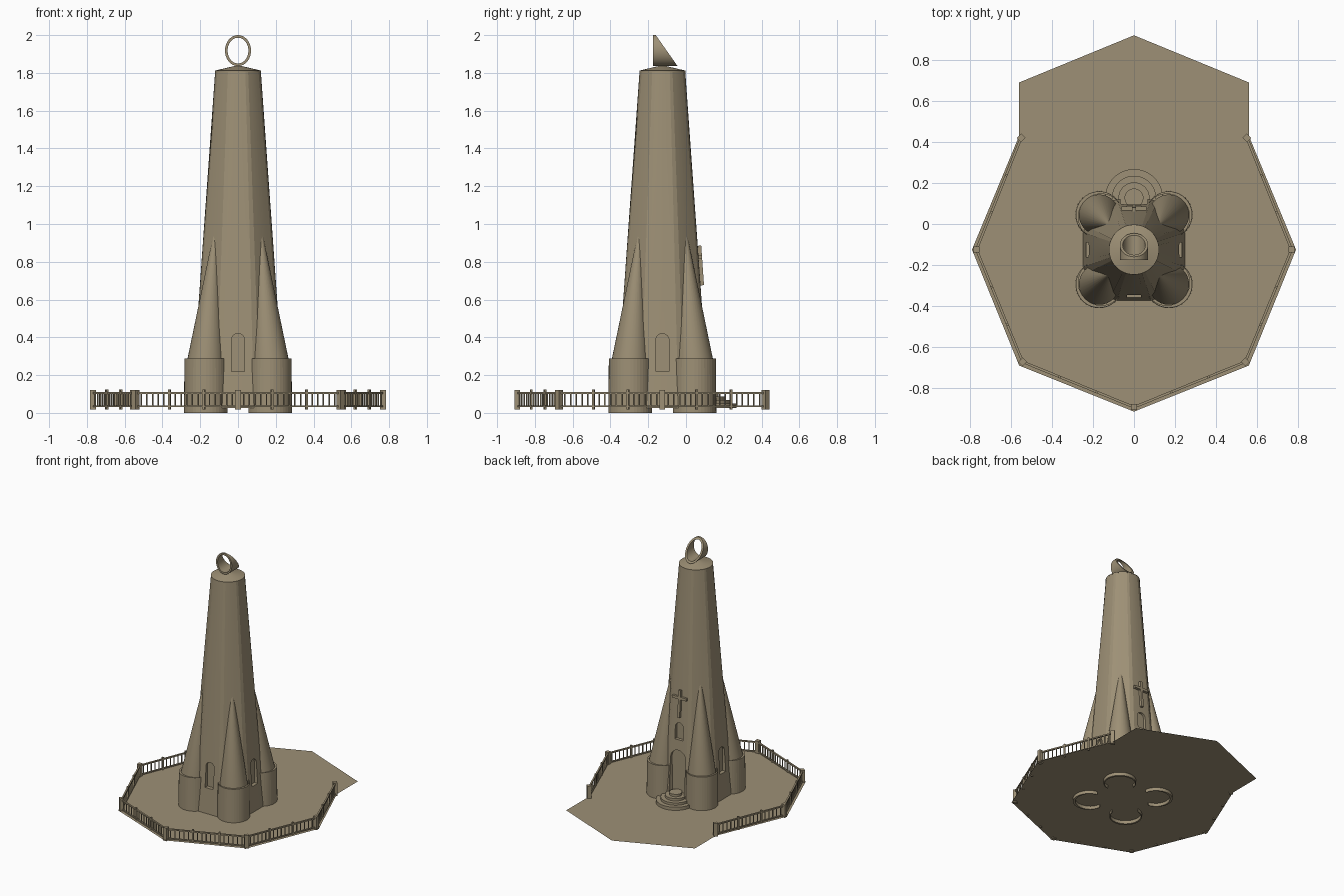
import bpy, bmesh
from math import sin, cos, pi, radians, atan2
from mathutils import Matrix, Vector

if "Cube" in bpy.data.objects:
    bpy.data.objects.remove(bpy.data.objects["Cube"])

CY = -0.125          # tower axis in y
DECK = 0.025         # deck height
AXIS = Matrix.Translation((0, CY, 0))


def finish(name, bm, smooth=None):
    bmesh.ops.recalc_face_normals(bm, faces=bm.faces)
    me = bpy.data.meshes.new(name)
    bm.to_mesh(me)
    bm.free()
    ob = bpy.data.objects.new(name, me)
    bpy.context.collection.objects.link(ob)
    if smooth:
        bpy.ops.object.select_all(action='DESELECT')
        ob.select_set(True)
        bpy.context.view_layer.objects.active = ob
        bpy.ops.object.shade_smooth_by_angle(angle=radians(smooth))
    return ob


def loft(bm, loops, caps=True, wrap=False):
    """Skin closed loops of points; wrap joins the last loop to the first."""
    rings = [[bm.verts.new(p) for p in lp] for lp in loops]
    n = len(rings[0])
    pairs = list(zip(rings, rings[1:])) + ([(rings[-1], rings[0])] if wrap else [])
    for a, b in pairs:
        for i in range(n):
            j = (i + 1) % n
            bm.faces.new((a[i], a[j], b[j], b[i]))
    if caps and not wrap:
        bm.faces.new(rings[0])
        bm.faces.new(rings[-1])


def circle(x, y, z, r, n=32):
    return [(x + r * cos(2 * pi * i / n), y + r * sin(2 * pi * i / n), z) for i in range(n)]


def box(bm, size, mat):
    bmesh.ops.create_cube(bm, size=1, matrix=mat @ Matrix.Diagonal((*size, 1)))


# Deck: a thin sheet with an open forecourt at the back
half = [(0, 0.92), (0.56, 0.69), (0.56, 0.43), (0.79, -0.125), (0.56, -0.69), (0, -0.915)]
outline = half + [(-x, y) for x, y in half[-2:0:-1]]
bm = bmesh.new()
bm.faces.new([bm.verts.new((x, y, DECK)) for x, y in outline])
finish("deck", bm)


# Tower body: octagonal foot blending into a round top
def body_ring(z, r, oct_mix, n=48):
    pts = []
    for i in range(n):
        a = 2 * pi * (i + 0.5) / n
        d = (a + pi / 8) % (pi / 4) - pi / 8
        rr = r * ((1 - oct_mix) + oct_mix / cos(d))
        pts.append((rr * cos(a), CY + rr * sin(a), z))
    return pts


bm = bmesh.new()
loft(bm, [body_ring(DECK, 0.248, 1), body_ring(0.9, 0.186, 0.9), body_ring(1.81, 0.121, 0)])
body = finish("tower_body", bm)


# Arched recesses for the windows and the door
def arch_cutter(angle, width, z0, z1, inner):
    r = width / 2
    prof = [(-r, z0), (r, z0)] + [(r * cos(pi * i / 12), z1 - r + r * sin(pi * i / 12)) for i in range(13)]
    m = AXIS @ Matrix.Rotation(angle, 4, 'Z')
    bm = bmesh.new()
    loft(bm, [[m @ Vector((d, u, z)) for u, z in prof] for d in (inner, inner + 0.2)])
    return finish("recess_cutter", bm)


openings = [(a, 0.07, 0.22, 0.42, 0.205) for a in (-pi / 2, 0, pi)]
openings += [(pi / 2, 0.13, 0.06, 0.42, 0.205), (pi / 2, 0.07, 0.50, 0.63, 0.19)]
for spec in openings:
    cutter = arch_cutter(*spec)
    cutter.hide_render = True
    mod = body.modifiers.new("recess", 'BOOLEAN')
    mod.operation = 'DIFFERENCE'
    mod.solver = 'EXACT'
    mod.object = cutter
    bpy.context.view_layer.objects.active = body
    bpy.ops.object.modifier_apply(modifier=mod.name)
    bpy.data.objects.remove(cutter)
bpy.ops.object.select_all(action='DESELECT')
body.select_set(True)
bpy.context.view_layer.objects.active = body
bpy.ops.object.shade_smooth_by_angle(angle=radians(12))

# Shallow conical roof
bm = bmesh.new()
loft(bm, [circle(0, CY, 1.805, 0.122, 48), circle(0, CY, 1.812, 0.122, 48), circle(0, CY, 1.84, 0.004, 48)])
finish("roof_cap", bm, 10)

# Corner buttresses: leaning cone plus crescent wall around its foot
for k in range(4):
    ang = pi / 4 + k * pi / 2
    m = AXIS @ Matrix.Rotation(ang, 4, 'Z')
    bm = bmesh.new()
    rings = [circle(0.24, 0, DECK, 0.099), circle(0.24, 0, 0.28, 0.099), circle(0.165, 0, 1.0, 0.003)]
    loft(bm, [[m @ Vector(p) for p in ring] for ring in rings])
    finish("buttress_cone", bm, 40)

    bm = bmesh.new()
    sections = []
    for i in range(29):
        a = radians(-126 + 9 * i)
        inner = 0.098 + 0.012 * (1 - max(cos(a), 0))
        sections.append([m @ Vector((0.24 + r * cos(a), r * sin(a), z))
                         for r, z in ((inner, 0), (0.116, 0), (0.114, 0.288), (inner, 0.288))])
    loft(bm, sections)
    finish("buttress_wall", bm)

# Cross on the back wall, leaning with it
bm = bmesh.new()
lean = Matrix.Translation((0, CY + 0.198, 0.78)) @ Matrix.Rotation(radians(4), 4, 'X')
box(bm, (0.02, 0.03, 0.21), lean)
box(bm, (0.12, 0.03, 0.02), lean @ Matrix.Translation((0, 0, 0.045)))
finish("wall_cross", bm)

# Round entrance steps
for i, r in enumerate((0.141, 0.108, 0.076, 0.046)):
    bm = bmesh.new()
    loft(bm, [circle(0, 0.127, DECK, r, 48), circle(0, 0.127, 0.05 + 0.019 * i, r, 48)])
    finish("entrance_step", bm, 30)


# Oval hoop on the roof with a slanted back face
def hoop_loop(rx, rz, back, n=48):
    pts = []
    for i in range(n):
        a = 2 * pi * i / n
        z = 1.918 + rz * sin(a)
        y = -0.175 + (0.015 + 0.115 * (2.0 - z) / 0.164 if back else 0)
        pts.append((rx * cos(a), y, z))
    return pts


bm = bmesh.new()
loft(bm, [hoop_loop(0.069, 0.082, 0), hoop_loop(0.069, 0.082, 1),
          hoop_loop(0.055, 0.068, 1), hoop_loop(0.055, 0.068, 0)], wrap=True)
finish("roof_hoop", bm, 40)

# Railing around the deck: posts, rails and balusters
path = [(-0.55, 0.42), (-0.768, -0.125), (-0.543, -0.672), (0, -0.893),
        (0.543, -0.672), (0.768, -0.125), (0.55, 0.42)]
posts, rails, balusters = bmesh.new(), bmesh.new(), bmesh.new()
for i, p in enumerate(path):
    turn = Matrix.Rotation(atan2(p[1] - CY, p[0]), 4, 'Z')
    box(posts, (0.03, 0.03, 0.103), Matrix.Translation((*p, 0.07)) @ turn)
for p, q in zip(path, path[1:]):
    a, b = Vector((*p, 0)), Vector((*q, 0))
    turn = Matrix.Rotation(atan2(q[1] - p[1], q[0] - p[0]), 4, 'Z')
    for z, h in ((0.106, 0.01), (0.034, 0.008)):
        box(rails, ((b - a).length, 0.012, h), Matrix.Translation((a + b) / 2 + Vector((0, 0, z))) @ turn)
    for i in range(1, 18):
        pos = Matrix.Translation(a.lerp(b, i / 18) + Vector((0, 0, 0.07))) @ turn
        if i % 6 == 0:
            box(posts, (0.012, 0.012, 0.105), pos)
        else:
            box(balusters, (0.006, 0.006, 0.074), pos)
finish("railing_posts", posts)
finish("railing_rails", rails)
finish("railing_balusters", balusters)

# Stone colour for every part
stone = bpy.data.materials.new("stone")
stone.diffuse_color = (0.34, 0.28, 0.18, 1)
stone.use_nodes = True
stone.node_tree.nodes["Principled BSDF"].inputs["Base Color"].default_value = stone.diffuse_color
for ob in bpy.data.objects:
    ob.data.materials.clear()
    ob.data.materials.append(stone)
